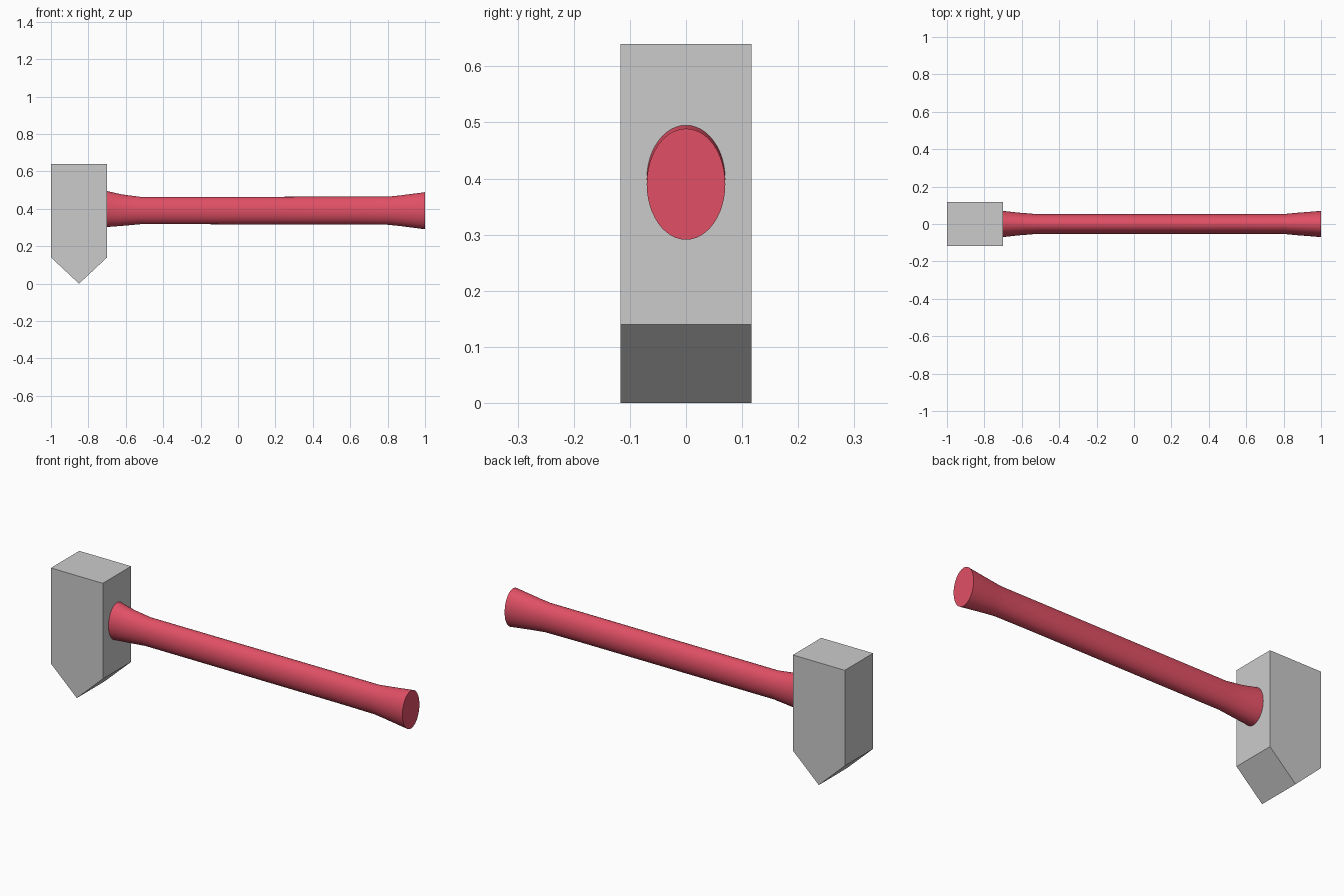
import bpy, bmesh, math

if "Cube" in bpy.data.objects:
    bpy.data.objects.remove(bpy.data.objects["Cube"])


def make_object(name, bm):
    bmesh.ops.recalc_face_normals(bm, faces=bm.faces)
    mesh = bpy.data.meshes.new(name)
    bm.to_mesh(mesh)
    bm.free()
    obj = bpy.data.objects.new(name, mesh)
    bpy.context.collection.objects.link(obj)
    return obj


# Head: wedge-ended block, side profile extruded across y
HALF_WIDTH = 0.117
profile = [(-1, 0.64), (-1, 0.14), (-0.85, 0), (-0.7, 0.14), (-0.7, 0.64)]
bm = bmesh.new()
face = bm.faces.new([bm.verts.new((x, -HALF_WIDTH, z)) for x, z in profile])
ext = bmesh.ops.extrude_face_region(bm, geom=[face], use_keep_orig=True)
for v in ext["geom"]:
    if isinstance(v, bmesh.types.BMVert):
        v.co.y = HALF_WIDTH
make_object("hammer_head", bm)

# Handle: elliptical sections (x, centre z, half width y, half height z)
sections = [
    (-0.70, 0.399, 0.070, 0.096),
    (-0.62, 0.393, 0.061, 0.084),
    (-0.52, 0.391, 0.053, 0.073),
    (0.59, 0.391, 0.053, 0.074),
    (0.80, 0.390, 0.053, 0.075),
    (0.86, 0.390, 0.059, 0.081),
    (1.00, 0.390, 0.070, 0.099),
]
SIDES = 48
bm = bmesh.new()
rings = []
for x, cz, ry, rz in sections:
    angles = [2 * math.pi * i / SIDES for i in range(SIDES)]
    rings.append([bm.verts.new((x, ry * math.cos(a), cz + rz * math.sin(a)))
                  for a in angles])
for a, b in zip(rings, rings[1:]):
    for i in range(SIDES):
        j = (i + 1) % SIDES
        bm.faces.new((a[i], a[j], b[j], b[i]))
bm.faces.new(rings[0])
bm.faces.new(rings[-1])
handle = make_object("handle", bm)

red = bpy.data.materials.new("handle_red")
red.diffuse_color = (0.75, 0.08, 0.13, 1)
red.use_nodes = True
red.node_tree.nodes["Principled BSDF"].inputs["Base Color"].default_value = red.diffuse_color
handle.data.materials.append(red)

bpy.context.view_layer.objects.active = handle
handle.select_set(True)
bpy.ops.object.shade_smooth_by_angle(angle=math.radians(35))
